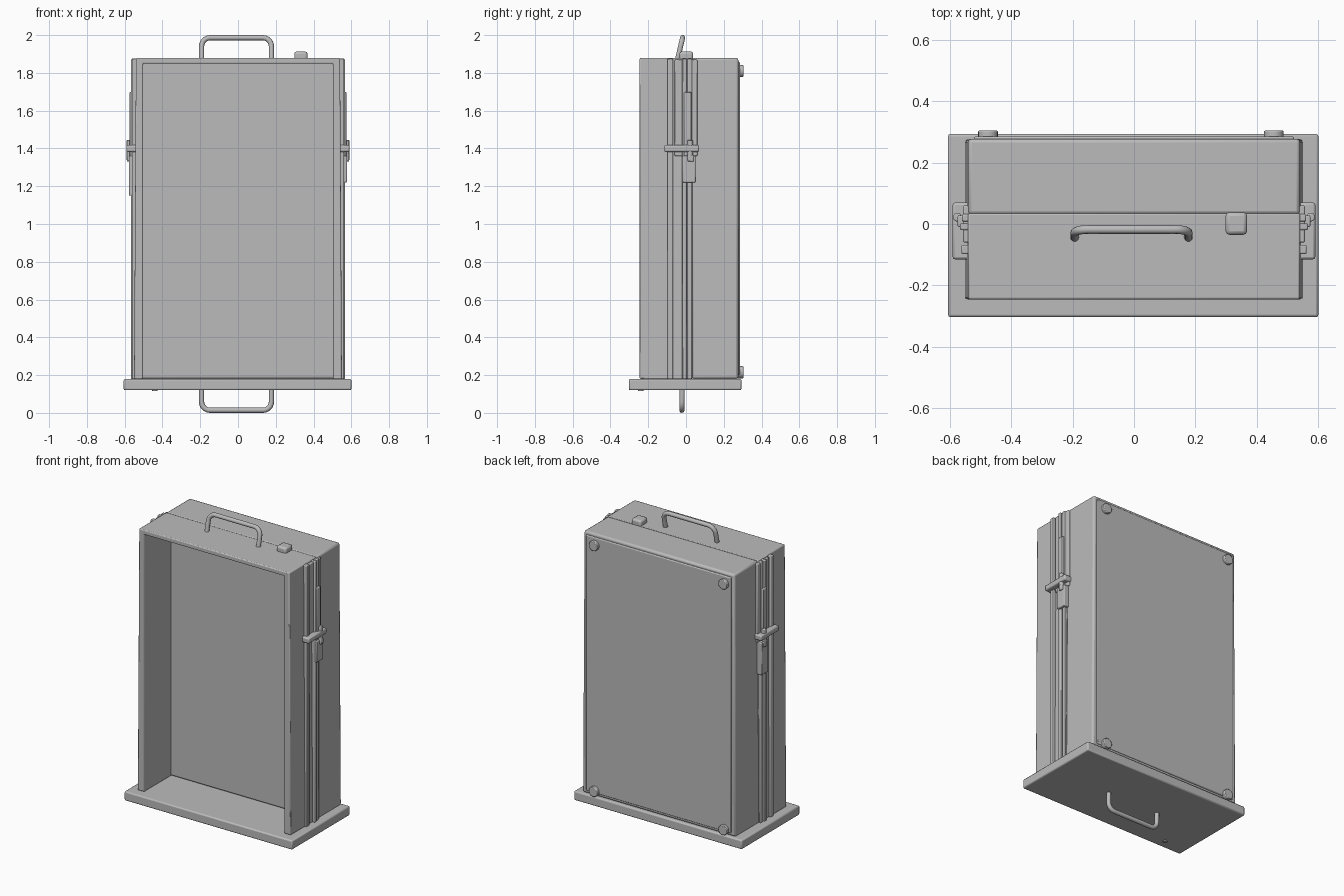
import bpy, bmesh, math
from mathutils import Matrix, Vector

cube = bpy.data.objects.get("Cube")
if cube:
    bpy.data.objects.remove(cube, do_unlink=True)

grey = bpy.data.materials.new("plain grey")
grey.use_nodes = True
GREY = (0.5, 0.5, 0.5, 1)
grey.diffuse_color = GREY
grey.node_tree.nodes["Principled BSDF"].inputs["Base Color"].default_value = GREY


def finish(name, bm, bevel=0.0, segments=2):
    bmesh.ops.recalc_face_normals(bm, faces=bm.faces)
    mesh = bpy.data.meshes.new(name)
    bm.to_mesh(mesh)
    bm.free()
    obj = bpy.data.objects.new(name, mesh)
    bpy.context.collection.objects.link(obj)
    mesh.materials.append(grey)
    if bevel:
        mod = obj.modifiers.new("soft edges", 'BEVEL')
        mod.width, mod.segments = bevel, segments
    bpy.ops.object.select_all(action='DESELECT')
    obj.select_set(True)
    bpy.context.view_layer.objects.active = obj
    bpy.ops.object.shade_smooth_by_angle(angle=math.radians(35))
    return obj


def box(name, x, y, z, bevel=0.005):
    """Box from (low, high) ranges on each axis."""
    bm = bmesh.new()
    size = [abs(r[1] - r[0]) for r in (x, y, z)]
    mid = Vector([(r[0] + r[1]) / 2 for r in (x, y, z)])
    bmesh.ops.create_cube(bm, size=1, matrix=Matrix.Translation(mid) @ Matrix.Diagonal((*size, 1)))
    return finish(name, bm, bevel)


def extrude_y(name, profile, y0, y1, bevel):
    """Extrude an xz outline from y0 to y1."""
    bm = bmesh.new()
    face = bm.faces.new([bm.verts.new((x, y0, z)) for x, z in profile])
    out = bmesh.ops.extrude_face_region(bm, geom=[face])
    verts = [v for v in out["geom"] if isinstance(v, bmesh.types.BMVert)]
    bmesh.ops.translate(bm, verts=verts, vec=(0, y1 - y0, 0))
    return finish(name, bm, bevel)


def disc(name, centre, radius, depth, axis, bevel=0.004, sides=20):
    bm = bmesh.new()
    turn = Vector((0, 0, 1)).rotation_difference(Vector(axis)).to_matrix().to_4x4()
    bmesh.ops.create_cone(bm, cap_ends=True, segments=sides, radius1=radius, radius2=radius,
                          depth=depth, matrix=Matrix.Translation(centre) @ turn)
    return finish(name, bm, bevel)


def handle(name, root_z, grip_z, root_y, grip_y):
    """Bent rod with rounded corners."""
    curve = bpy.data.curves.new(name, 'CURVE')
    curve.dimensions = '3D'
    curve.bevel_depth, curve.bevel_resolution, curve.use_fill_caps = 0.014, 3, True
    half, mid, steps = 0.185, -0.008, 6
    rise, r = grip_z - root_z, 0.045
    pts = [(-half, 0)]
    for side in (-1, 1):
        arc = []
        for i in range(steps + 1):
            a = math.pi / 2 * i / steps
            arc.append((side * (half - r + r * math.cos(a)), abs(rise) - r + r * math.sin(a)))
        pts += arc if side < 0 else arc[::-1]
    pts.append((half, 0))
    spline = curve.splines.new('POLY')
    spline.points.add(len(pts) - 1)
    for p, (x, h) in zip(spline.points, pts):
        t = h / abs(rise)
        p.co = (x + mid, root_y + (grip_y - root_y) * t, root_z + rise * t, 1)
    spline.use_smooth = True
    curve.materials.append(grey)
    obj = bpy.data.objects.new(name, curve)
    bpy.context.collection.objects.link(obj)


# Base slab
LOW, TOP = 0.18, 1.88
box("base_slab", (-0.605, 0.6), (-0.303, 0.293), (0.12, LOW), 0.008)

# Open front frame, its walls resting on the slab
WIDE, NARROW, INNER, CEILING = 0.55, 0.54, 0.502, 1.85
extrude_y("front_frame", [(-WIDE, LOW), (-NARROW, TOP), (NARROW, TOP), (WIDE, LOW),
                          (INNER, LOW), (INNER, CEILING), (-INNER, CEILING), (-INNER, LOW)],
          -0.245, 0.035, 0.006)

# Solid back shell with a shallow panel
extrude_y("back_shell", [(-WIDE, LOW), (-NARROW, TOP), (NARROW, TOP), (WIDE, LOW)],
          0.03, 0.277, 0.012)
box("back_panel", (-0.52, 0.52), (0.26, 0.285), (0.2, 1.86), 0.006)

# Rubber feet on the back
for x in (-0.475, 0.455):
    for z in (0.215, 1.81):
        disc("back_foot", (x, 0.287, z), 0.032, 0.034, (0, 1, 0))

# Seam rails and latches on both sides
for side, name in ((1, "left"), (-1, "right")):
    def side_box(part, depth, y, z, bevel=0.005):
        box(f"{name}_{part}", sorted((side * 0.52, side * depth)), y, z, bevel)

    side_box("front_rail", 0.562, (-0.098, -0.068), (LOW, TOP - 0.005))
    side_box("seam_rail", 0.566, (-0.02, 0.002), (LOW, TOP - 0.005))
    side_box("rear_rail", 0.56, (0.008, 0.032), (LOW, TOP - 0.005))
    side_box("latch_backing", 0.556, (-0.06, 0.06), (1.36, TOP - 0.01))
    drop = 1.22 if side > 0 else 1.15
    side_box("latch_plate", 0.578, (-0.018, 0.05), (drop, 1.36))
    side_box("latch_strap", 0.574, (-0.01, 0.028), (1.36, 1.7))
    side_box("latch_bar", 0.59, (-0.115, 0.07), (1.382, 1.418), 0.008)
    disc(f"{name}_latch_pin", (side * 0.575, 0.022, 1.39), 0.014, 0.11, (0, 0, 1))
    side_box("latch_catch", 0.588, (0.01, 0.04), (1.33, 1.365))

# Carrying handles and top button
handle("top_handle", 1.87, 1.986, -0.045, -0.018)
handle("bottom_handle", 0.13, 0.014, -0.02, -0.022)
box("top_button", (0.298, 0.368), (-0.035, 0.038), (1.86, 1.913), 0.012)

# Small rivet under the slab
disc("base_rivet", (-0.44, -0.24, 0.119), 0.014, 0.008, (0, 0, 1), 0.0)
